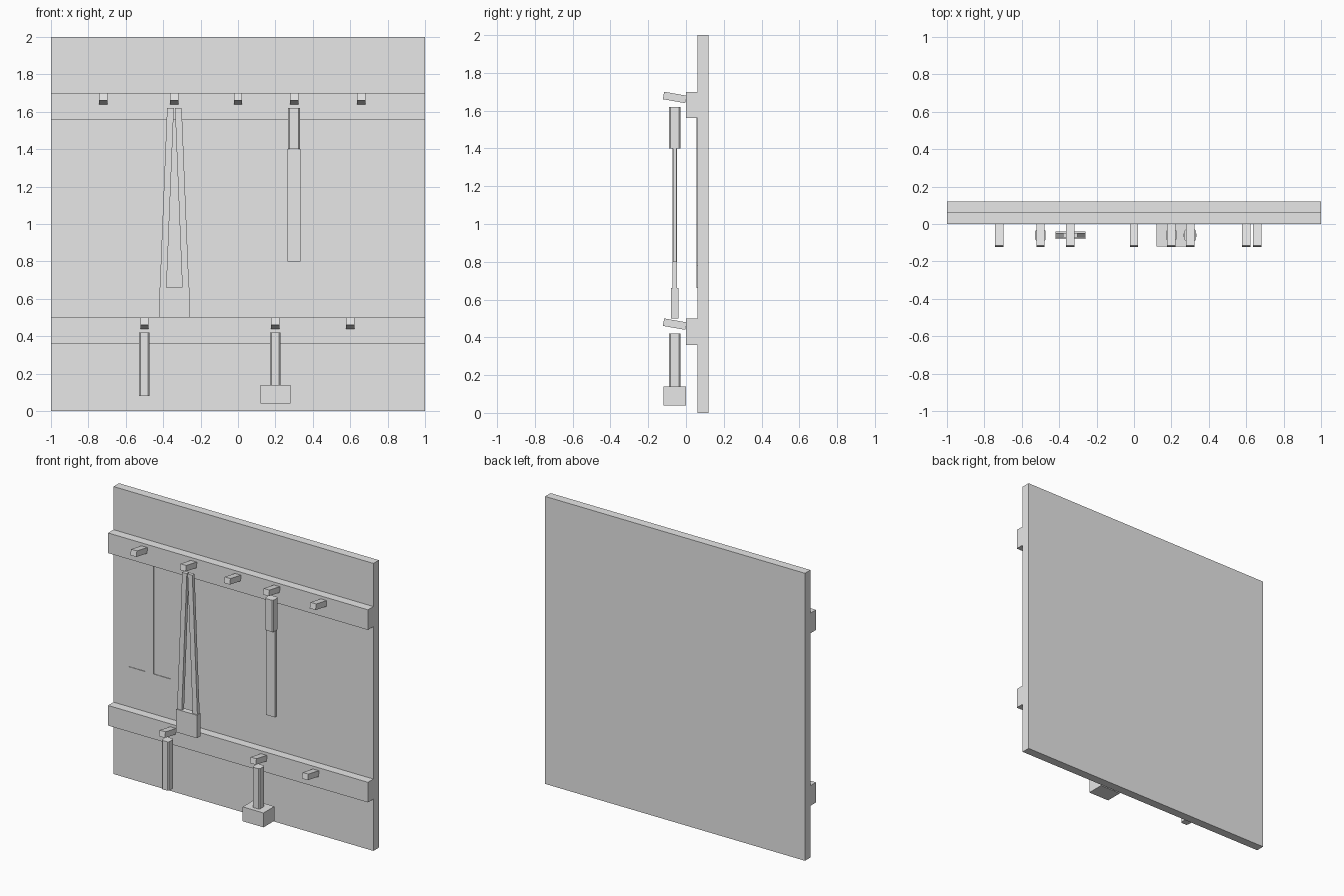
import bpy, bmesh, math
from mathutils import Matrix

if "Cube" in bpy.data.objects:
    bpy.data.objects.remove(bpy.data.objects["Cube"])

grey = bpy.data.materials.new("light grey")
grey.diffuse_color = (0.8, 0.8, 0.8, 1)
grey.use_nodes = True
grey.node_tree.nodes["Principled BSDF"].inputs["Base Color"].default_value = grey.diffuse_color


def box(name, x, y, z, tilt=0.0, chamfer=0.0):
    """Box from (min, max) ranges, optionally tilted about x or chamfered on upright edges."""
    size = [r[1] - r[0] for r in (x, y, z)]
    mesh = bpy.data.meshes.new(name)
    bm = bmesh.new()
    bmesh.ops.create_cube(bm, size=1, matrix=Matrix.Diagonal((*size, 1)))
    if chamfer:
        upright = [e for e in bm.edges
                   if abs(e.verts[0].co.z - e.verts[1].co.z) > 0.01]
        bmesh.ops.bevel(bm, geom=upright, offset=chamfer, segments=1, affect='EDGES')
    bm.to_mesh(mesh)
    bm.free()
    mesh.materials.append(grey)
    ob = bpy.data.objects.new(name, mesh)
    ob.location = [(r[0] + r[1]) / 2 for r in (x, y, z)]
    ob.rotation_euler.x = tilt
    bpy.context.collection.objects.link(ob)
    return ob


def around(c, width):
    return (c - width / 2, c + width / 2)


# Back panel and the two rails
box("back_panel", (-1, 1), (0.06, 0.12), (0, 2))
box("upper_rail", (-1, 1), (0, 0.06), (1.56, 1.70))
box("lower_rail", (-1, 1), (0, 0.06), (0.36, 0.50))

# Pegs tilted upwards at the front
for row, z, xs in (("upper", 1.67, (-0.72, -0.34, 0.0, 0.30, 0.66)),
                   ("lower", 0.47, (-0.50, 0.20, 0.60))):
    for x in xs:
        box(row + "_peg", around(x, 0.045), (-0.12, 0.0), around(z, 0.04),
            tilt=math.radians(-10))

# Painted outline of a missing hammer under the first peg
box("painted_hammer_shaft", around(-0.72, 0.06), (0.056, 0.06), (0.78, 1.56))
box("painted_hammer_head", around(-0.72, 0.32), (0.056, 0.06), (0.66, 0.78))

# Tongs: two slanted legs meeting at the top above a jaw block
for side in (-1, 1):
    leg = box("tongs_leg", around(-0.34, 0.036), around(-0.06, 0.025), (0.66, 1.62))
    for v in leg.data.vertices:
        v.co.x += side * (0.021 if v.co.z > 0 else 0.06)
box("tongs_jaw", around(-0.34, 0.16), around(-0.06, 0.04), (0.50, 0.66))

# Flat blade with a grip
box("blade_grip", around(0.30, 0.065), around(-0.06, 0.06), (1.40, 1.62), chamfer=0.008)
box("blade", around(0.30, 0.07), around(-0.06, 0.02), (0.80, 1.40))

# Short punch and mallet on the lower rail
box("punch", around(-0.50, 0.056), around(-0.06, 0.06), (0.08, 0.42), chamfer=0.008)
box("mallet_handle", around(0.20, 0.056), around(-0.06, 0.06), (0.14, 0.42), chamfer=0.008)
box("mallet_head", around(0.20, 0.16), (-0.12, 0.0), (0.04, 0.14))
